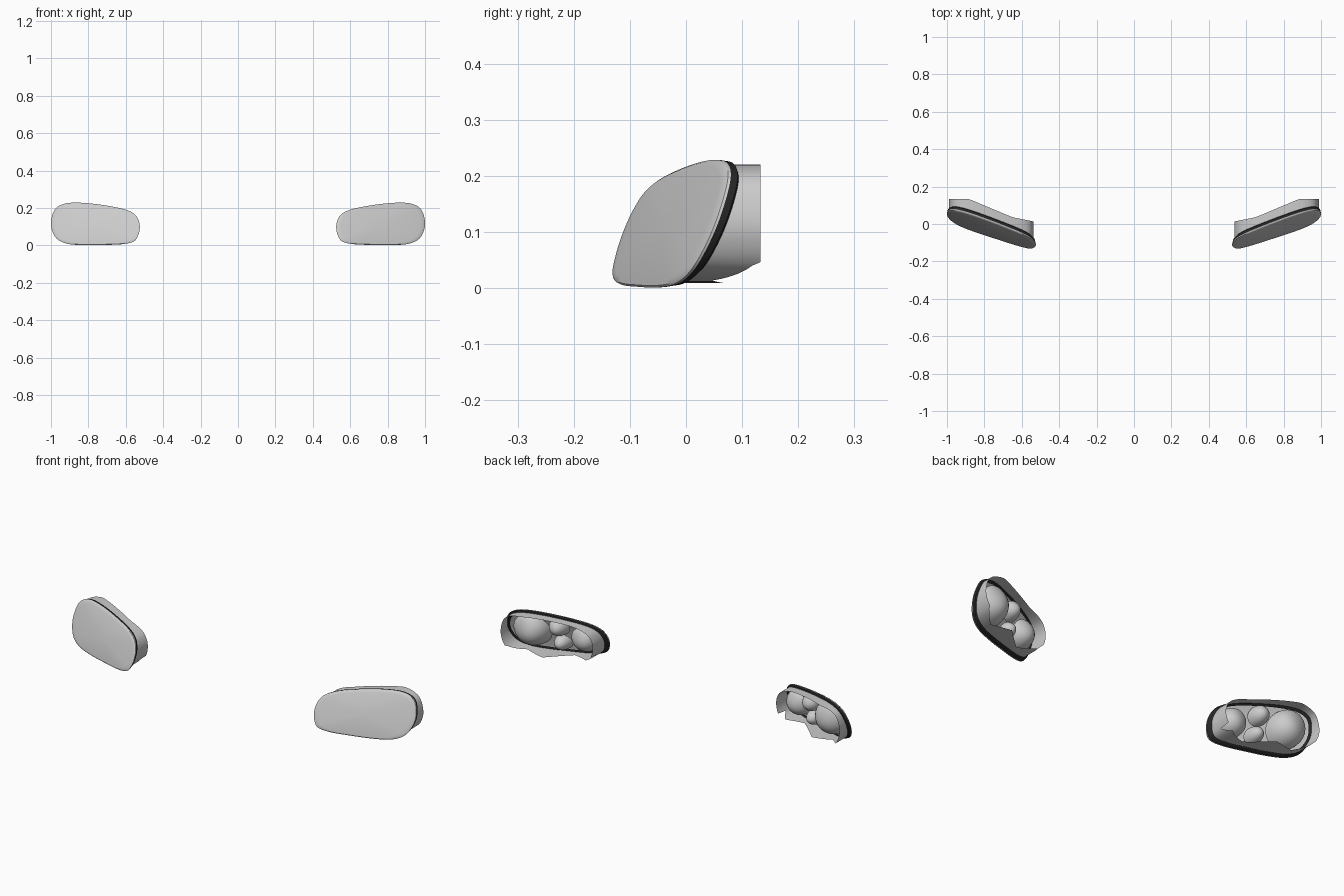
import bpy, bmesh, math
from mathutils import Vector

if "Cube" in bpy.data.objects:
    bpy.data.objects.remove(bpy.data.objects["Cube"])

# Front outline of the right-hand lamp as (x, z)
OUTLINE = [(0.525, 0.10), (0.533, 0.055), (0.558, 0.02), (0.62, 0.006), (0.72, 0.002),
           (0.82, 0.001), (0.91, 0.008), (0.968, 0.034), (0.996, 0.085), (0.998, 0.14),
           (0.976, 0.196), (0.925, 0.223), (0.85, 0.228), (0.74, 0.218), (0.62, 0.196),
           (0.56, 0.172), (0.534, 0.14)]
CX, CZ = 0.77, 0.115
STEPS = 6


def lean(x, z):
    """Depth of the swept-back, tilted lens plane."""
    return (x - 0.95) * 0.33 + (z - 0.03) * 0.38


def smooth_loop(pts):
    """Closed Catmull-Rom curve through the points."""
    out, n = [], len(pts)
    for i in range(n):
        a, b, c, d = (Vector(pts[(i + k - 1) % n]) for k in range(4))
        for s in range(STEPS):
            t = s / STEPS
            out.append(0.5 * (2 * b + (c - a) * t + (2 * a - 5 * b + 4 * c - d) * t * t
                              + (3 * b - a - 3 * c + d) * t ** 3))
    return out


LOOP = smooth_loop(OUTLINE)


def ring(sx, sz, dy):
    """Scaled copy of the outline, lying on the lens plane plus an offset."""
    pts = []
    for p in LOOP:
        x, z = CX + (p.x - CX) * sx, CZ + (p.y - CZ) * sz
        pts.append((x, lean(x, z) + dy, z))
    return pts


def finish(name, bm, colour=None):
    bmesh.ops.recalc_face_normals(bm, faces=bm.faces)
    me = bpy.data.meshes.new(name)
    bm.to_mesh(me)
    bm.free()
    ob = bpy.data.objects.new(name, me)
    bpy.context.collection.objects.link(ob)
    if colour:
        mat = bpy.data.materials.new(name + "_colour")
        mat.diffuse_color = colour
        mat.use_nodes = True
        mat.node_tree.nodes["Principled BSDF"].inputs["Base Color"].default_value = mat.diffuse_color
        me.materials.append(mat)
    ob.modifiers.new("other_side", 'MIRROR').use_clip = False
    bpy.ops.object.select_all(action='DESELECT')
    ob.select_set(True)
    bpy.context.view_layer.objects.active = ob
    bpy.ops.object.shade_smooth_by_angle(angle=math.radians(40))
    return ob


def loft(name, rings, centre=None, colour=None):
    bm = bmesh.new()
    rows = [[bm.verts.new(p) for p in r] for r in rings]
    n = len(rows[0])
    for a, b in zip(rows, rows[1:]):
        for i in range(n):
            j = (i + 1) % n
            bm.faces.new((a[i], a[j], b[j], b[i]))
    if centre:
        c = bm.verts.new(centre)
        for i in range(n):
            bm.faces.new((rows[0][i], rows[0][(i + 1) % n], c))
    return finish(name, bm, colour)


# Gently domed lens with a thin rolled edge
BULGE = 0.012
lens_rings = [ring(t, t, -BULGE * (1 - t * t)) for t in (0.25, 0.5, 0.75, 0.9, 0.97)]
lens_rings += [ring(1, 1, 0.003), ring(1, 1, 0.008)]
loft("lens", lens_rings, (CX, lean(CX, CZ) - BULGE, CZ))

# Dark seal tapering from the lens edge back to the housing
loft("seal", [ring(0.998, 0.998, 0.008), ring(0.985, 0.98, 0.022), ring(0.95, 0.92, 0.028),
              ring(0.91, 0.84, 0.022)], colour=(0.02, 0.02, 0.02, 1))


# Open-backed housing wall, with a stepped rear edge and a ragged floor
def rear_edge(x):
    if x < 0.65:
        return 0.012 + (x - 0.53) * 0.2
    return min(0.133, 0.036 + (x - 0.65) * 0.42)


front = ring(0.955, 0.93, 0.026)
back = []
for i, (x, y, z) in enumerate(front):
    yb = rear_edge(x)
    if z < 0.045:
        tooth = abs((i % 14) / 7 - 1)
        yb = y + (yb - y) * (0.35 + 0.5 * tooth)
    back.append((x, yb, z))
loft("housing", [front, back])


# Reflector bowls: half domes whose mouths follow the lens plane
def reflector(name, x, z, r, depth):
    bm = bmesh.new()
    bmesh.ops.create_uvsphere(bm, u_segments=32, v_segments=16, radius=1)
    bmesh.ops.delete(bm, geom=[v for v in bm.verts if v.co.z < -0.01], context='VERTS')
    base = lean(x, z)
    for v in bm.verts:
        u, w, h = v.co
        px, pz = x + r * u, z + r * w
        v.co = (px, base + 0.02 + depth * h + (lean(px, pz) - base) * (1 - h), pz)
    finish(name, bm)


reflector("main_reflector", 0.872, 0.120, 0.088, 0.080)
reflector("inner_reflector", 0.622, 0.100, 0.068, 0.068)
reflector("upper_small_reflector", 0.737, 0.155, 0.046, 0.060)
reflector("lower_small_reflector", 0.735, 0.065, 0.040, 0.065)
